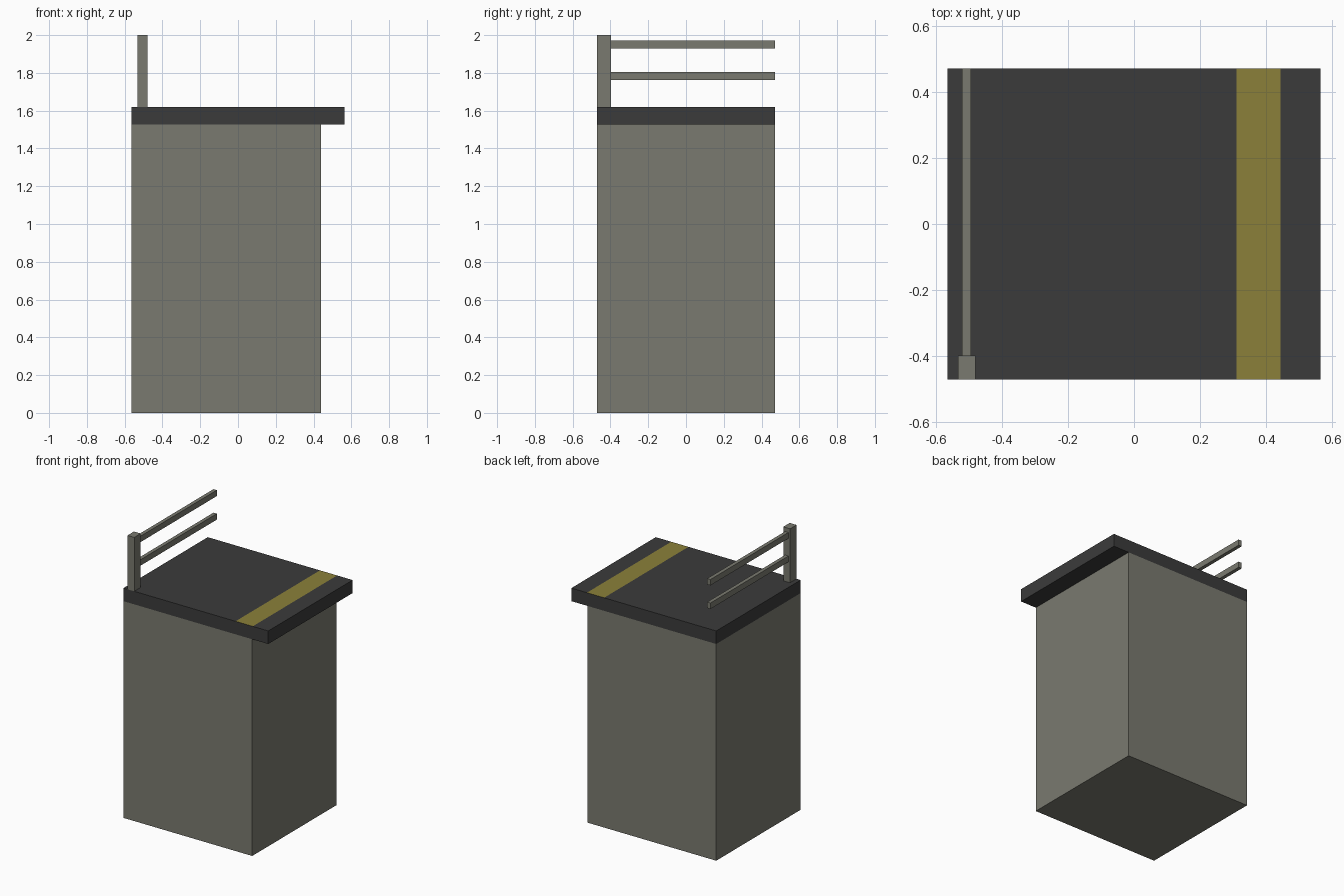
import bpy, bmesh
from mathutils import Vector

cube = bpy.data.objects.get("Cube")
if cube:
    bpy.data.objects.remove(cube, do_unlink=True)


def material(name, rgb):
    m = bpy.data.materials.new(name)
    m.use_nodes = True
    color = (*rgb, 1.0)
    m.diffuse_color = color
    m.node_tree.nodes["Principled BSDF"].inputs["Base Color"].default_value = color
    return m


concrete = material("concrete grey", (0.195, 0.195, 0.162))
asphalt = material("asphalt dark", (0.044, 0.044, 0.044))
yellow = material("warning yellow", (0.258, 0.216, 0.042))


def box(name, x, y, z, mats, stripe=None):
    """Box between (min, max) ranges; stripe = x range painted on the top face."""
    bm = bmesh.new()
    bmesh.ops.create_cube(bm, size=1)
    for v in bm.verts:
        v.co = Vector([r[0] if c < 0 else r[1] for c, r in zip(v.co, (x, y, z))])
    if stripe:
        for cut in stripe:
            bmesh.ops.bisect_plane(bm, geom=bm.verts[:] + bm.edges[:] + bm.faces[:],
                                   plane_co=(cut, 0, 0), plane_no=(1, 0, 0))
        bm.normal_update()
        for f in bm.faces:
            cx = f.calc_center_median().x
            if f.normal.z > 0.5 and stripe[0] < cx < stripe[1]:
                f.material_index = 1
    mesh = bpy.data.meshes.new(name)
    bm.to_mesh(mesh)
    bm.free()
    for m in mats:
        mesh.materials.append(m)
    obj = bpy.data.objects.new(name, mesh)
    bpy.context.collection.objects.link(obj)
    return obj


depth = (-0.47, 0.47)
slab_bottom, slab_top = 1.528, 1.62

# Platform base and overhanging deck with painted edge stripe
box("platform_base", (-0.565, 0.44), depth, (0, slab_bottom), [concrete])
box("platform_deck", (-0.565, 0.565), depth, (slab_bottom, slab_top),
    [asphalt, yellow], stripe=(0.31, 0.444))

# Railing post and two rails
box("railing_post", (-0.533, -0.48), (-0.47, -0.398), (slab_top, 2.0), [concrete])
for name, z in (("lower_rail", 1.784), ("upper_rail", 1.95)):
    box(name, (-0.52, -0.494), (-0.398, 0.47), (z - 0.021, z + 0.021), [concrete])
